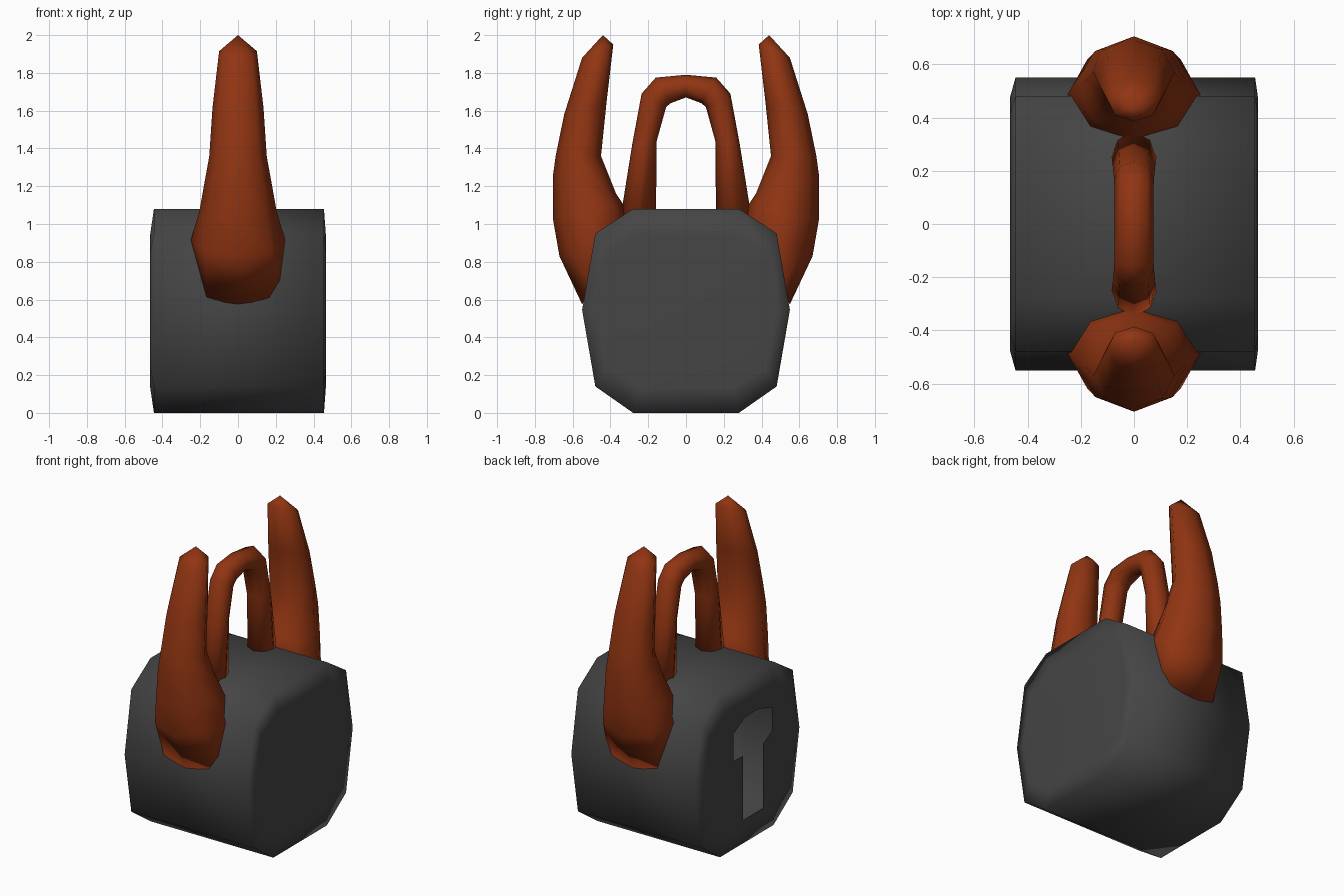
import bpy, bmesh, math
from mathutils import Vector

if "Cube" in bpy.data.objects:
    bpy.data.objects.remove(bpy.data.objects["Cube"])


def material(name, rgb):
    m = bpy.data.materials.new(name)
    m.diffuse_color = (*rgb, 1)
    m.use_nodes = True
    m.node_tree.nodes["Principled BSDF"].inputs["Base Color"].default_value = m.diffuse_color
    return m


GREY = material("dark grey", (0.06, 0.06, 0.06))
RUST = material("rust orange", (0.28, 0.035, 0.006))


def finish(name, bm, mat):
    bmesh.ops.recalc_face_normals(bm, faces=bm.faces)
    me = bpy.data.meshes.new(name)
    bm.to_mesh(me)
    bm.free()
    me.materials.append(mat)
    me.shade_smooth()
    ob = bpy.data.objects.new(name, me)
    bpy.context.collection.objects.link(ob)
    return ob


def bridge(bm, a, b):
    n = len(a)
    for i in range(n):
        bm.faces.new((a[i], a[(i + 1) % n], b[(i + 1) % n], b[i]))


def loft(name, rings, tip=None, sides=8):
    """Skin rings given as outer (y, z), inner (y, z), half width in x."""
    bm = bmesh.new()
    loops = []
    for yo, zo, yi, zi, w in rings:
        mid = Vector((0, (yo + yi) / 2, (zo + zi) / 2))
        half = Vector((0, (yo - yi) / 2, (zo - zi) / 2))
        angles = [2 * math.pi * i / sides for i in range(sides)]
        loops.append([bm.verts.new(mid + half * math.sin(t) + Vector((w * math.cos(t), 0, 0)))
                      for t in angles])
    for a, b in zip(loops, loops[1:]):
        bridge(bm, a, b)
    bm.faces.new(loops[0])
    if tip:
        v = bm.verts.new(tip)
        for i in range(sides):
            bm.faces.new((loops[-1][i], loops[-1][(i + 1) % sides], v))
    else:
        bm.faces.new(loops[-1])
    return finish(name, bm, RUST)


# Lock body: hollow ten-sided drum with slightly raised caps
half = [(0.28, 1.08), (0.48, 0.95), (0.55, 0.545), (0.48, 0.14), (0.28, 0.0)]
profile = half + [(-y, z) for y, z in reversed(half)]
bm = bmesh.new()


def body_ring(x, sy=1.0, sz=1.0):
    return [bm.verts.new((x, y * sy, 0.54 + (z - 0.54) * sz)) for y, z in profile]


loops = [body_ring(-0.465, 0.87, 0.75), body_ring(-0.445),
         body_ring(0.455), body_ring(0.465, 0.87, 0.75)]
for a, b in zip(loops, loops[1:]):
    bridge(bm, a, b)
bm.faces.new(loops[-1])

# Keyhole: opening through the left cap
keyhole = [(0.07, 0.17), (0.07, 0.595), (0.17, 0.60), (0.165, 0.78), (0.05, 0.84),
           (-0.09, 0.845), (-0.235, 0.80), (-0.235, 0.645), (-0.14, 0.595), (-0.14, 0.17)]
hole = [bm.verts.new((-0.465, y, z)) for y, z in keyhole]
n = len(hole)
edges = [bm.edges.new((hole[i], hole[(i + 1) % n])) for i in range(n)]
edges += [bm.edges.get((loops[0][i], loops[0][(i + 1) % 10])) for i in range(10)]
bmesh.ops.triangle_fill(bm, use_beauty=True, use_dissolve=False, edges=edges,
                        normal=(-1, 0, 0))
finish("lock_body", bm, GREY)

# Horns: curved tapering tusks on the front and back
horn = [(0.55, 0.575, 0.44, 0.74, 0.235), (0.67, 0.83, 0.30, 1.00, 0.25),
        (0.705, 1.03, 0.33, 1.10, 0.205), (0.705, 1.25, 0.37, 1.16, 0.18),
        (0.69, 1.36, 0.45, 1.36, 0.152), (0.645, 1.58, 0.42, 1.65, 0.135),
        (0.55, 1.88, 0.385, 1.95, 0.10)]
for name, s in (("front_horn", -1), ("back_horn", 1)):
    loft(name, [(s * a, b, s * c, d, w) for a, b, c, d, w in horn], (0, s * 0.44, 2.0))

# Shackle: arched bar between the horns
leg = [(0.36, 0.95, 0.16, 0.95, 0.085), (0.285, 1.42, 0.155, 1.44, 0.08),
       (0.235, 1.69, 0.105, 1.62, 0.075), (0.16, 1.775, 0.08, 1.64, 0.073)]
arch = leg + [(0, 1.79, 0, 1.67, 0.073)]
arch += [(-a, b, -c, d, w) for a, b, c, d, w in reversed(leg)]
loft("shackle", arch)
